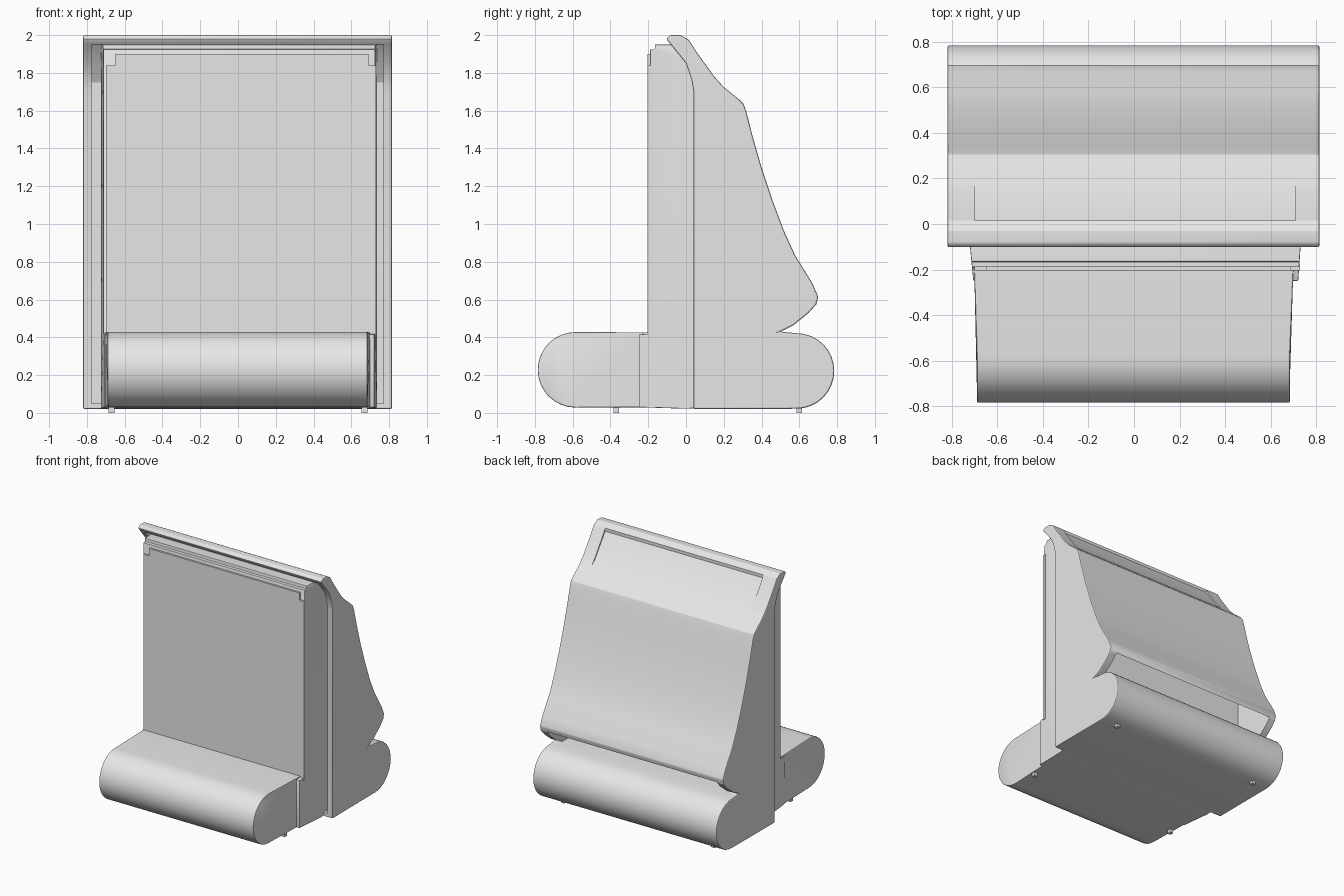
import bpy, bmesh, math

cube = bpy.data.objects.get("Cube")
if cube:
    bpy.data.objects.remove(cube, do_unlink=True)

grey = bpy.data.materials.new("light_grey")
grey.use_nodes = True
grey.diffuse_color = (0.8, 0.8, 0.8, 1)
grey.node_tree.nodes["Principled BSDF"].inputs["Base Color"].default_value = (0.8, 0.8, 0.8, 1)


def arc(cy, cz, r, start, end, n=16):
    """Points of a circular arc in the side plane, angles in degrees."""
    angles = [math.radians(start + (end - start) * i / n) for i in range(n + 1)]
    return [(cy + r * math.cos(a), cz + r * math.sin(a)) for a in angles]


def activate(obj):
    bpy.ops.object.select_all(action='DESELECT')
    obj.select_set(True)
    bpy.context.view_layer.objects.active = obj


def prism(name, profile, left, right):
    """Sweep a (y, z) profile across x; left and right give x from y."""
    bm = bmesh.new()
    a = [bm.verts.new((right(y), y, z)) for y, z in profile]
    b = [bm.verts.new((left(y), y, z)) for y, z in profile]
    bm.faces.new(a)
    bm.faces.new(b[::-1])
    for i in range(len(a)):
        j = (i + 1) % len(a)
        bm.faces.new((a[j], a[i], b[i], b[j]))
    bmesh.ops.recalc_face_normals(bm, faces=bm.faces)
    mesh = bpy.data.meshes.new(name)
    bm.to_mesh(mesh)
    bm.free()
    mesh.materials.append(grey)
    obj = bpy.data.objects.new(name, mesh)
    bpy.context.collection.objects.link(obj)
    return obj


def straight(name, profile, x0, x1):
    return prism(name, profile, lambda y: x1, lambda y: x0)


def box(name, x0, x1, y0, y1, z0, z1):
    return straight(name, [(y0, z0), (y1, z0), (y1, z1), (y0, z1)], x0, x1)


def finish(obj, bevel=0.0, cutters=()):
    """Apply edge rounding and cuts, then smooth the curved faces."""
    activate(obj)
    if bevel:
        m = obj.modifiers.new("rounding", 'BEVEL')
        m.width, m.segments = bevel, 2
        m.limit_method, m.angle_limit = 'ANGLE', math.radians(35)
        bpy.ops.object.modifier_apply(modifier=m.name)
    for c in cutters:
        m = obj.modifiers.new("cut", 'BOOLEAN')
        m.operation, m.solver, m.object = 'DIFFERENCE', 'EXACT', c
        bpy.ops.object.modifier_apply(modifier=m.name)
        bpy.data.objects.remove(c, do_unlink=True)
    activate(obj)
    bpy.ops.object.shade_smooth_by_angle(angle=math.radians(22))


# Rear shell: rounded base roll, flared hood and forward top lip
shell_profile = (
    [(0.04, 0.02)] + arc(0.585, 0.222, 0.2, -90, 90) +
    [(0.50, 0.43), (0.57, 0.465), (0.65, 0.53), (0.69, 0.575), (0.70, 0.615),
     (0.67, 0.685), (0.58, 0.83), (0.52, 0.96), (0.46, 1.12), (0.40, 1.30),
     (0.35, 1.475), (0.318, 1.60), (0.305, 1.635), (0.28, 1.66), (0.20, 1.725),
     (0.15, 1.78), (0.06, 1.905), (0.015, 1.975), (-0.03, 2.0), (-0.085, 2.0),
     (-0.105, 1.98), (-0.085, 1.955), (0.0, 1.85), (0.03, 1.76), (0.04, 1.70)])
shell = straight("rear_shell", shell_profile, -0.82, 0.815)

# Slot under the hood, panel recess near the top, and hollow front rim
slot = straight("slot_cutter", [
    (0.32, 0.428), (0.62, 0.428), (0.78, 0.50), (0.695, 0.575), (0.66, 0.625),
    (0.55, 0.82), (0.49, 0.95), (0.32, 1.40)], -0.76, 0.755)
recess = straight("recess_cutter", [
    (0.015, 2.2), (0.015, 1.95), (0.145, 1.772), (0.28, 1.665), (0.4, 2.2)],
    -0.70, 0.71)
rim = straight("rim_cutter", [
    (-0.2, 0.05), (0.09, 0.05), (0.09, 1.75), (0.02, 1.89), (-0.03, 1.95),
    (-0.2, 1.95)], -0.775, 0.77)
finish(shell, 0.008, (slot, recess, rim))


# Front body: side walls curve inwards towards the front
def body_left(y):
    return 0.735 - max(0, -0.06 - y) * 0.07


def body_right(y):
    return -0.725 + max(0, -0.06 - y) * 0.10


body = prism("front_body", [
    (0.12, 0.03), (0.0, 0.022), (-0.25, 0.03), (-0.25, 0.415), (-0.19, 0.42),
    (-0.19, 1.925), (-0.165, 1.925), (-0.165, 1.95), (-0.06, 1.95),
    (0.02, 1.88), (0.12, 1.70)], body_left, body_right)
finish(body, 0.004)

# Flat front panel with stepped top corners
finish(box("front_panel", -0.70, 0.73, -0.205, -0.18, 0.40, 1.84))
finish(box("front_panel_top", -0.65, 0.69, -0.205, -0.18, 1.84, 1.90))

# Front roll, slightly narrower than the body
front_roll = prism(
    "front_roll",
    arc(-0.585, 0.228, 0.2, 270, 90) + [(-0.19, 0.426), (-0.19, 0.03)],
    lambda y: 0.685 + max(0, y + 0.5) * 0.05,
    lambda y: -0.69 - max(0, y + 0.5) * 0.04)
finish(front_roll, 0.006)

# Small feet
for place, y in (("front", -0.37), ("rear", 0.60)):
    for side, x in (("right", -0.67), ("left", 0.67)):
        finish(box(f"{place}_{side}_foot", x - 0.015, x + 0.015,
                   y - 0.015, y + 0.015, 0.0, 0.04))
